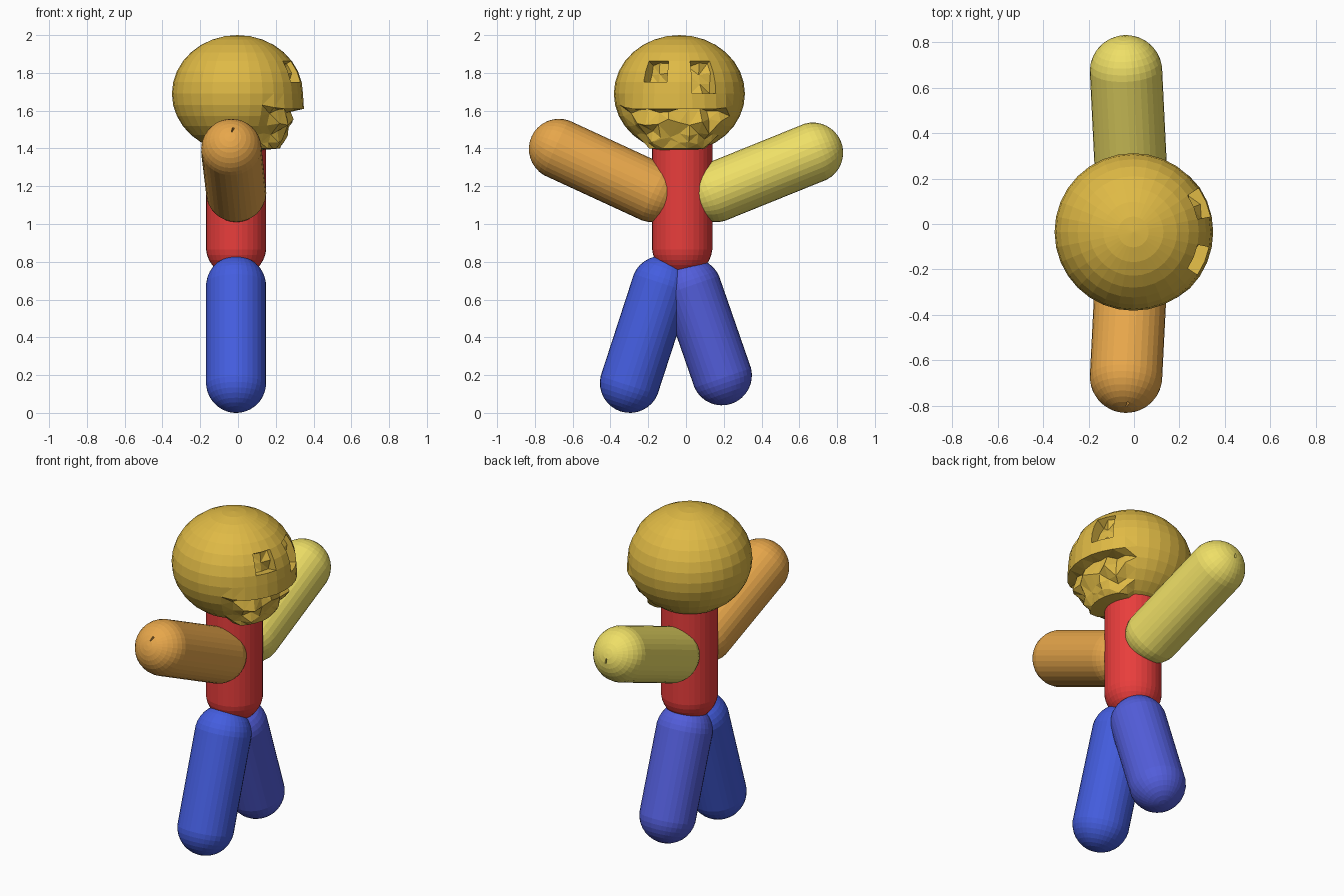
import bpy, bmesh, math, random
from mathutils import Vector, Matrix

if "Cube" in bpy.data.objects:
    bpy.data.objects.remove(bpy.data.objects["Cube"])

random.seed(4)


def finish(bm, name, color):
    bmesh.ops.recalc_face_normals(bm, faces=bm.faces[:])
    me = bpy.data.meshes.new(name)
    bm.to_mesh(me)
    bm.free()
    mat = bpy.data.materials.new(name + "_paint")
    mat.diffuse_color = (*color, 1)
    mat.use_nodes = True
    mat.node_tree.nodes["Principled BSDF"].inputs["Base Color"].default_value = mat.diffuse_color
    me.materials.append(mat)
    ob = bpy.data.objects.new(name, me)
    bpy.context.collection.objects.link(ob)
    return ob


def capsule(name, a, b, r, color, nick=None):
    """Round-ended limb whose end-cap centres are a and b; nick is a dent direction."""
    a, b = Vector(a), Vector(b)
    axis = b - a
    bm = bmesh.new()
    # an odd ring count leaves one middle band to stretch into the shaft
    bmesh.ops.create_uvsphere(bm, u_segments=32, v_segments=17, radius=r)
    for v in bm.verts:
        if v.co.z > 0:
            v.co.z += axis.length
    rot = axis.to_track_quat('Z', 'Y').to_matrix().to_4x4()
    bm.transform(Matrix.Translation(a) @ rot)
    if nick:
        bm.normal_update()
        d = Vector(nick).normalized()
        face = max(bm.faces, key=lambda f: f.normal.dot(d))
        bmesh.ops.inset_individual(bm, faces=[face], thickness=0.002)
        bmesh.ops.translate(bm, verts=face.verts[:], vec=-0.03 * d)
    return finish(bm, name, color)


# Torso
capsule("torso", (-0.01, -0.02, 0.88), (-0.01, -0.02, 1.42), 0.16, (0.81, 0.047, 0.045))

# Arms
capsule("right_arm", (-0.01, -0.18, 1.17), (-0.035, -0.672, 1.397), 0.16,
        (0.8, 0.385, 0.07), nick=(0.05, -0.8, 0.62))
capsule("left_arm", (-0.01, 0.16, 1.17), (-0.035, 0.672, 1.377), 0.16,
        (0.86, 0.74, 0.135), nick=(0.0, 1.0, 0.1))

# Legs
capsule("right_leg", (-0.01, -0.13, 0.672), (-0.01, -0.297, 0.159), 0.159, (0.058, 0.11, 0.74))
capsule("left_leg", (-0.01, 0.03, 0.66), (-0.01, 0.19, 0.199), 0.159, (0.085, 0.11, 0.7))

# Head: flattened sphere with the face sculpted on the +x side
bm = bmesh.new()
bmesh.ops.create_uvsphere(bm, u_segments=32, v_segments=16, radius=1)


def row_of(co):
    return math.degrees(math.acos(max(-1, min(1, co.z / co.length)))) / 11.25


def lon_of(co):
    return math.degrees(math.atan2(co.y, co.x))


# Eye sockets, roughly gouged
for lo, hi, bottom in ((-34, -11, 7), (11, 34, 8)):
    eye = [f for f in bm.faces
           if lo < lon_of(f.calc_center_median()) < hi
           and 5 < row_of(f.calc_center_median()) < bottom]
    ext = bmesh.ops.extrude_face_region(bm, geom=eye)["geom"]
    for v in [g for g in ext if isinstance(g, bmesh.types.BMVert)]:
        v.co *= random.uniform(0.8, 0.95)
    bmesh.ops.delete(bm, geom=[f for f in eye if f.is_valid], context='FACES')

# Lip, mouth recess and chin: row -> (horizontal radius, height) in metres
jaw = {9: (0.352, -0.08), 10: (0.275, -0.09), 11: (0.3, -0.15),
       12: (0.265, -0.215), 13: (0.25, -0.255), 14: (0.225, -0.29)}
for v in bm.verts:
    row, lon = round(row_of(v.co)), lon_of(v.co)
    flat = math.hypot(v.co.x, v.co.y)
    v.co = Vector((v.co.x * 0.347, v.co.y * 0.347, v.co.z * 0.31))
    if row in jaw and -62 < lon < 50:
        radius, height = jaw[row]
        # ragged surface inside the mouth, clean lip and chin base
        if 10 <= row <= 13:
            radius += random.uniform(-0.025, 0.025)
            height += random.uniform(-0.018, 0.018)
        # ease the jaw back into the round head at the cheeks
        w = min(1, (64 - abs(lon + 5)) / 20)
        base = flat * 0.347
        k = (base + (radius - base) * w) / base
        v.co.x *= k
        v.co.y *= k
        v.co.z += (height - v.co.z) * w

bm.transform(Matrix.Translation((-0.003, -0.035, 1.69)))
# split the warped face quads into flat facets
warped = [f for f in bm.faces if f.calc_center_median().x > 0.1]
bmesh.ops.triangulate(bm, faces=warped)
finish(bm, "head", (0.74, 0.49, 0.06))
